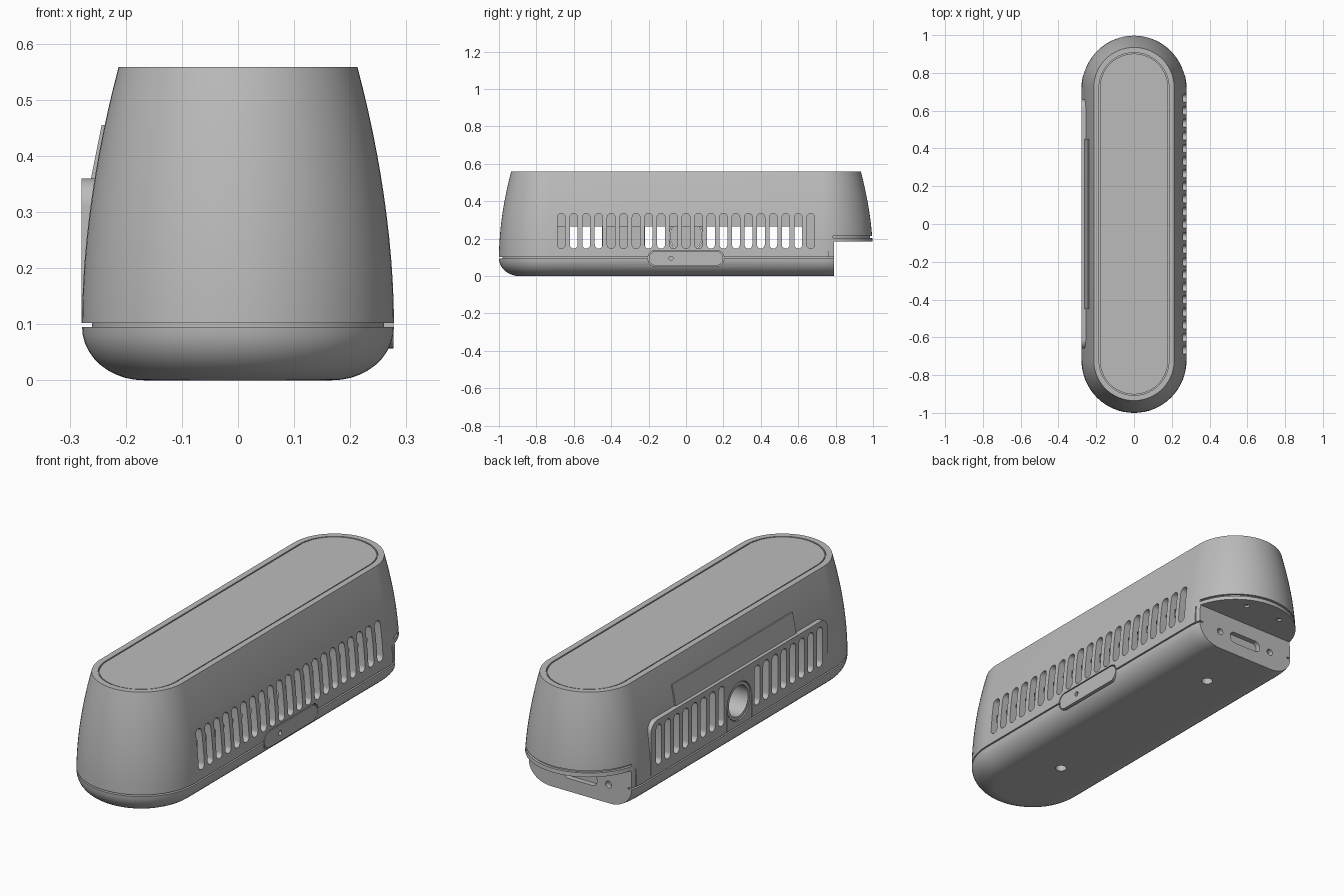
import bpy, bmesh
from math import sin, cos, pi, radians

cube = bpy.data.objects.get("Cube")
if cube:
    bpy.data.objects.remove(cube, do_unlink=True)

grey = bpy.data.materials.new("satin_grey")
grey.use_nodes = True
COLOUR = (0.5, 0.5, 0.5, 1)
grey.diffuse_color = COLOUR
grey.node_tree.nodes["Principled BSDF"].inputs["Base Color"].default_value = COLOUR

STRAIGHT = 0.722      # half length of the straight sides
SEAM = 0.102          # underside of the upper shell
TOP = 0.558
parts = []


def rounded(cu, cv, hu, hv, r, n=8):
    """Outline of a rounded rectangle in two dimensions."""
    pts = []
    for k, (su, sv) in enumerate([(1, 1), (-1, 1), (-1, -1), (1, -1)]):
        for i in range(n + 1):
            a = (k + i / n) * pi / 2
            p = (cu + su * (hu - r) + r * cos(a), cv + sv * (hv - r) + r * sin(a))
            if not pts or abs(p[0] - pts[-1][0]) + abs(p[1] - pts[-1][1]) > 1e-6:
                pts.append(p)
    if abs(pts[0][0] - pts[-1][0]) + abs(pts[0][1] - pts[-1][1]) < 1e-6:
        pts.pop()
    return pts


def place(axis, u, v, w):
    return {"x": (w, u, v), "y": (u, w, v), "z": (u, v, w)}[axis]


def loft(name, axis, rings):
    """Closed solid through (outline, position along axis) pairs."""
    bm = bmesh.new()
    loops = [[bm.verts.new(place(axis, u, v, w)) for u, v in pts] for pts, w in rings]
    for a, b in zip(loops, loops[1:]):
        for i in range(len(a)):
            j = (i + 1) % len(a)
            bm.faces.new((a[i], a[j], b[j], b[i]))
    bm.faces.new(loops[0])
    bm.faces.new(loops[-1])
    bmesh.ops.recalc_face_normals(bm, faces=bm.faces)
    mesh = bpy.data.meshes.new(name)
    bm.to_mesh(mesh)
    bm.free()
    mesh.materials.append(grey)
    obj = bpy.data.objects.new(name, mesh)
    bpy.context.scene.collection.objects.link(obj)
    return obj


def prism(name, axis, pts, lo, hi):
    return loft(name, axis, [(pts, lo), (pts, hi)])


def box(name, x0, x1, y0, y1, z0, z1):
    return prism(name, "z", [(x0, y0), (x1, y0), (x1, y1), (x0, y1)], z0, z1)


def disc(cu, cv, r, n=8):
    return rounded(cu, cv, r, r, r, n)


def stadium(w):
    return rounded(0, 0, w, STRAIGHT + w, w, 16)


def combine(obj, tool, operation="DIFFERENCE"):
    """Apply a boolean and discard the tool."""
    mod = obj.modifiers.new("combine", "BOOLEAN")
    mod.operation = operation
    mod.solver = "EXACT"
    mod.object = tool
    bpy.context.view_layer.objects.active = obj
    bpy.ops.object.modifier_apply(modifier=mod.name)
    bpy.data.objects.remove(tool, do_unlink=True)


def keep(obj):
    parts.append(obj)
    return obj


# Upper shell with gently curved, tapering walls
rings = []
for i in range(13):
    t = i / 12
    rings.append((stadium(0.278 - 0.065 * t ** 1.85), SEAM + (TOP - SEAM) * t))
shell = keep(loft("upper_shell", "z", rings))

# Raised side panel and the sloping plate above it
panel = prism("side_panel", "x", rounded(0, 0.18, 0.66, 0.18, 0.05), -0.2785, -0.2)
combine(shell, panel, "UNION")
combine(shell, box("trim", -1, 1, -2, 2, -1, SEAM))
keep(prism("sloping_plate", "y",
           [(-0.2, 0.35), (-0.263, 0.355), (-0.243, 0.455), (-0.2, 0.455)], -0.45, 0.45))

# Hollow behind the vents
combine(shell, box("cavity", -0.24, 0.24, -0.7, 0.64, 0.125, 0.265))

# Vent slots: a full row on one side, two groups on the other
for i in range(-10, 11):
    y = i * 0.0667
    slot = rounded(y, 0.241, 0.021, 0.094, 0.021, 6)
    combine(shell, prism("slot", "x", slot, 0.2, 0.32))
    if 2 <= abs(i) <= 9:
        combine(shell, prism("slot", "x", slot, -0.32, -0.2))

# Round socket in the panel, with seams below it
HOLE_Z = 0.215
combine(shell, prism("hole", "x", disc(0, HOLE_Z, 0.09, 12), -0.32, -0.2))
socket = keep(prism("round_socket", "x", disc(0, HOLE_Z, 0.087, 12), -0.275, -0.12))
combine(socket, prism("bore", "x", disc(0, HOLE_Z, 0.072, 12), -0.32, -0.14))
for s in (-1, 1):
    combine(shell, box("seam", -0.3, -0.272, s * 0.094 - 0.002, s * 0.094 + 0.002, 0.09, HOLE_Z))

# Inner unit seen through the vents
keep(box("inner_unit", -0.15, 0.15, -0.45, -0.22, 0.12, 0.27))

# Inset lid on top
combine(shell, prism("lid_recess", "z", stadium(0.185), 0.548, 0.6))
keep(prism("lid", "z", stadium(0.18), 0.54, TOP - 0.001))

# Rounded base tray
rings = []
for i in range(11):
    a = i / 10 * pi / 2
    rings.append((stadium(0.168 + 0.11 * sin(a)), 0.095 * (1 - cos(a))))
base = keep(loft("base_tray", "z", rings))
core = keep(prism("seam_core", "z", stadium(0.26), 0.08, 0.115))
for y in (-0.52, 0.52):
    combine(base, prism("screw_hole", "z", disc(0, y, 0.025), -0.1, 0.03))

# Notch at the back end
for part in (shell, base, core):
    combine(part, box("notch", -1, 1, 0.79, 2, -1, 0.185))

# Groove above the notch, backed by a recessed core
combine(shell, box("groove", -1, 1, 0.785, 2, 0.204, 0.214))
rim = keep(prism("groove_core", "z", disc(0, STRAIGHT, 0.262, 16), 0.195, 0.225))
combine(rim, box("trim", -1, 1, 0, 0.7, 0, 1))

# Upright seams beside the notch
for s in (-1, 1):
    x0, x1 = sorted((s * 0.266, s * 0.3))
    combine(shell, box("seam", x0, x1, 0.762, 0.767, 0.09, 0.185))

# Oval port and fixing holes in the notch
cuts = [rounded(0, 0.088, 0.088, 0.027, 0.026)]
cuts += [disc(s * 0.148, 0.088, 0.016) for s in (-1, 1)]
for outline in cuts:
    for part in (shell, base, core):
        combine(part, prism("port", "y", outline, 0.765, 0.85))
for s in (-1, 1):
    combine(shell, prism("screw_hole", "z", disc(s * 0.097, 0.918, 0.012), 0.15, 0.2))

# Oval button across the seam, with a pinhole
for part in (shell, base):
    combine(part, prism("button_gap", "x", rounded(0, 0.095, 0.203, 0.043, 0.04), 0.255, 0.32))
button = keep(prism("oval_button", "x", rounded(0, 0.095, 0.198, 0.038, 0.036), 0.24, 0.277))
combine(button, prism("pinhole", "x", disc(-0.08, 0.095, 0.011), 0.262, 0.3))

# Smooth curves, crisp edges
bpy.ops.object.select_all(action="DESELECT")
for part in parts:
    part.select_set(True)
bpy.context.view_layer.objects.active = shell
bpy.ops.object.shade_smooth_by_angle(angle=radians(25))
